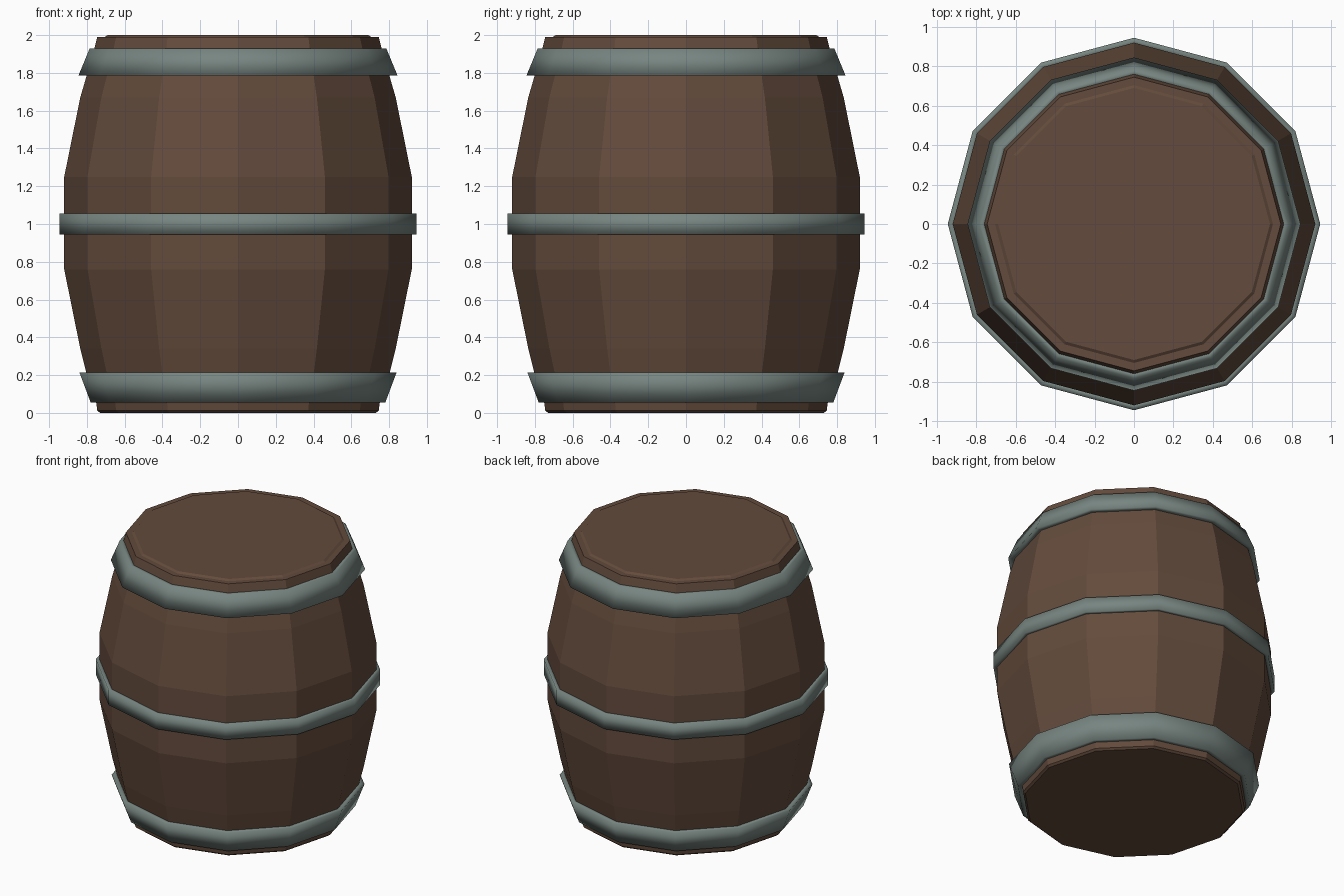
import bpy, bmesh, math

if "Cube" in bpy.data.objects:
    bpy.data.objects.remove(bpy.data.objects["Cube"])

SIDES = 12


def material(name, rgb):
    m = bpy.data.materials.new(name)
    m.diffuse_color = (*rgb, 1)
    m.use_nodes = True
    m.node_tree.nodes["Principled BSDF"].inputs["Base Color"].default_value = m.diffuse_color
    return m


wood = material("brown wood", (0.125, 0.07, 0.045))
iron = material("grey green iron", (0.185, 0.235, 0.22))


def lathe(name, profile, mat, closed=False, smooth=False):
    """Spin (radius, z) points into a 12-sided object, profile going upwards on the outside."""
    bm = bmesh.new()
    rings = [[bm.verts.new((r * math.cos(i * math.tau / SIDES), r * math.sin(i * math.tau / SIDES), z))
              for i in range(SIDES)] for r, z in profile]
    pairs = list(zip(rings, rings[1:]))
    if closed:
        pairs.append((rings[-1], rings[0]))
    else:
        bm.faces.new(rings[0][::-1])
        bm.faces.new(rings[-1])
    for a, b in pairs:
        for i in range(SIDES):
            j = (i + 1) % SIDES
            bm.faces.new((a[i], a[j], b[j], b[i]))
    bmesh.ops.recalc_face_normals(bm, faces=bm.faces)
    for f in bm.faces:
        f.smooth = smooth
    me = bpy.data.meshes.new(name)
    bm.to_mesh(me)
    bm.free()
    me.materials.append(mat)
    ob = bpy.data.objects.new(name, me)
    bpy.context.collection.objects.link(ob)
    return ob


# Bulging wooden body with a slightly raised lid
lathe("barrel_body", [
    (0.73, 0.0), (0.745, 0.012), (0.75, 0.05), (0.80, 0.2), (0.835, 0.34),
    (0.92, 0.76), (0.92, 1.25), (0.835, 1.67), (0.80, 1.79),
    (0.76, 1.93), (0.745, 1.99), (0.705, 1.99), (0.69, 2.0)], wood)

# Three iron hoops: bottom and top are tapered, middle is straight
for name, z0, r0, z1, r1, in0, in1 in (
        ("bottom_hoop", 0.055, 0.78, 0.215, 0.84, 0.74, 0.79),
        ("middle_hoop", 0.945, 0.945, 1.055, 0.945, 0.91, 0.91),
        ("top_hoop", 1.785, 0.845, 1.93, 0.785, 0.79, 0.75)):
    lathe(name, [(in0, z0), (r0, z0), (r1, z1), (in1, z1)], iron, closed=True, smooth=True)
